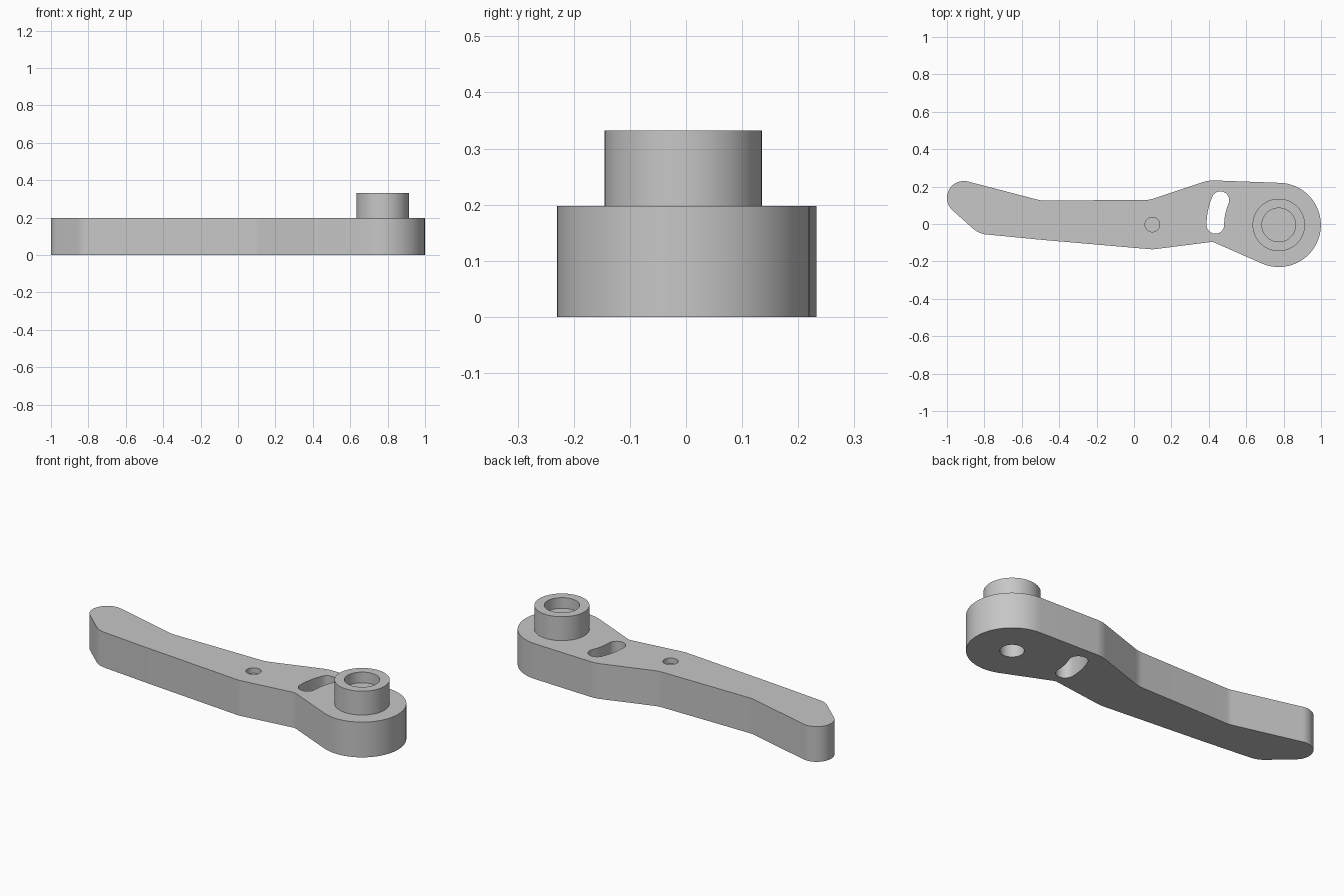
import bpy, bmesh, math
from mathutils import Vector

if "Cube" in bpy.data.objects:
    bpy.data.objects.remove(bpy.data.objects["Cube"])

THICK, TOP = 0.198, 0.332
PIVOT = Vector((0.774, -0.005))

# Single grey metal
metal = bpy.data.materials.new("plain grey")
metal.use_nodes = True
grey = (0.57, 0.57, 0.57, 1)
metal.diffuse_color = grey
metal.node_tree.nodes["Principled BSDF"].inputs["Base Color"].default_value = grey


def arc(centre, radius, start, end, steps):
    """Points on an arc, angles in degrees."""
    angles = [math.radians(start + (end - start) * i / steps) for i in range(steps + 1)]
    return [centre + radius * Vector((math.cos(a), math.sin(a))) for a in angles]


def fillet(before, corner, after, radius, steps=8):
    """Round one corner of a path."""
    u, v = (before - corner).normalized(), (after - corner).normalized()
    half = math.acos(u.dot(v)) / 2
    reach = radius / math.tan(half)
    centre = corner + (u + v).normalized() * radius / math.sin(half)
    a, b = corner + u * reach - centre, corner + v * reach - centre
    return [centre + a.lerp(b, i / steps).normalized() * radius for i in range(steps + 1)]


def prism(name, outline, bottom, top):
    """Extrude a flat outline upwards."""
    bm = bmesh.new()
    base = bm.faces.new([bm.verts.new((p.x, p.y, bottom)) for p in outline])
    grown = bmesh.ops.extrude_face_region(bm, geom=[base], use_keep_orig=True)["geom"]
    bmesh.ops.translate(bm, vec=(0, 0, top - bottom),
                        verts=[g for g in grown if isinstance(g, bmesh.types.BMVert)])
    bmesh.ops.recalc_face_normals(bm, faces=bm.faces)
    mesh = bpy.data.meshes.new(name)
    bm.to_mesh(mesh)
    bm.free()
    mesh.materials.append(metal)
    obj = bpy.data.objects.new(name, mesh)
    bpy.context.collection.objects.link(obj)
    return obj


def disc(centre, radius, steps=64):
    return arc(centre, radius, 0, 360, steps)[:-1]


def cut(target, cutter):
    """Subtract the cutter and discard it."""
    mod = target.modifiers.new("cut", "BOOLEAN")
    mod.operation, mod.solver, mod.object = "DIFFERENCE", "EXACT", cutter
    bpy.context.view_layer.objects.active = target
    bpy.ops.object.modifier_apply(modifier=mod.name)
    bpy.data.objects.remove(cutter)


# Lever outline, anticlockwise: pivot end, upper edge, rounded tip, lower edge
pivot_end = arc(PIVOT, 0.225, -114, 88, 56)
tip = arc(Vector((-0.91, 0.14)), 0.09, 75, 228, 32)
upper = [((0.4, 0.234), 0.17), ((0.08, 0.128), 0.15), ((-0.5, 0.126), 0.12)]
lower = [((-0.83, -0.052), 0.12), ((-0.5, -0.084), 0.3),
         ((0.1, -0.136), 0.15), ((0.42, -0.095), 0.03)]


def rounded(start, corners, end):
    path = [start] + [Vector(c) for c, r in corners] + [end]
    points = []
    for i, (c, r) in enumerate(corners):
        points += fillet(path[i], path[i + 1], path[i + 2], r)
    return points


outline = (pivot_end + rounded(pivot_end[-1], upper, tip[0])
           + tip + rounded(tip[-1], lower, pivot_end[0]))
lever = prism("lever_arm", outline, 0, THICK)

# Curved through slot, concentric with the pivot
SLOT_R, SLOT_W, A, B = 0.339, 0.047, 157, 180
ends = [arc(PIVOT, SLOT_R, t, t, 1)[0] for t in (A, B)]
slot = (arc(PIVOT, SLOT_R + SLOT_W, A, B, 12)[1:-1]
        + arc(ends[1], SLOT_W, B, B + 180, 20)
        + arc(PIVOT, SLOT_R - SLOT_W, B, A, 12)[1:-1]
        + arc(ends[0], SLOT_W, A - 180, A, 20))
cut(lever, prism("slot_cutter", slot, -0.1, 0.4))

# Blind dimple on top and blind pivot hole underneath
cut(lever, prism("dimple_cutter", disc(Vector((0.098, -0.003)), 0.039), THICK - 0.03, 0.4))
cut(lever, prism("pivot_cutter", disc(PIVOT, 0.06), -0.1, 0.13))

# Raised boss with a recessed top
boss = prism("pivot_boss", disc(PIVOT, 0.14), THICK, TOP)
cut(boss, prism("recess_cutter", disc(PIVOT, 0.09), TOP - 0.06, 0.5))

# Smooth round walls, sharp rims
bpy.ops.object.select_all(action="DESELECT")
for obj in (lever, boss):
    obj.select_set(True)
bpy.context.view_layer.objects.active = lever
bpy.ops.object.shade_smooth_by_angle(angle=math.radians(30))
